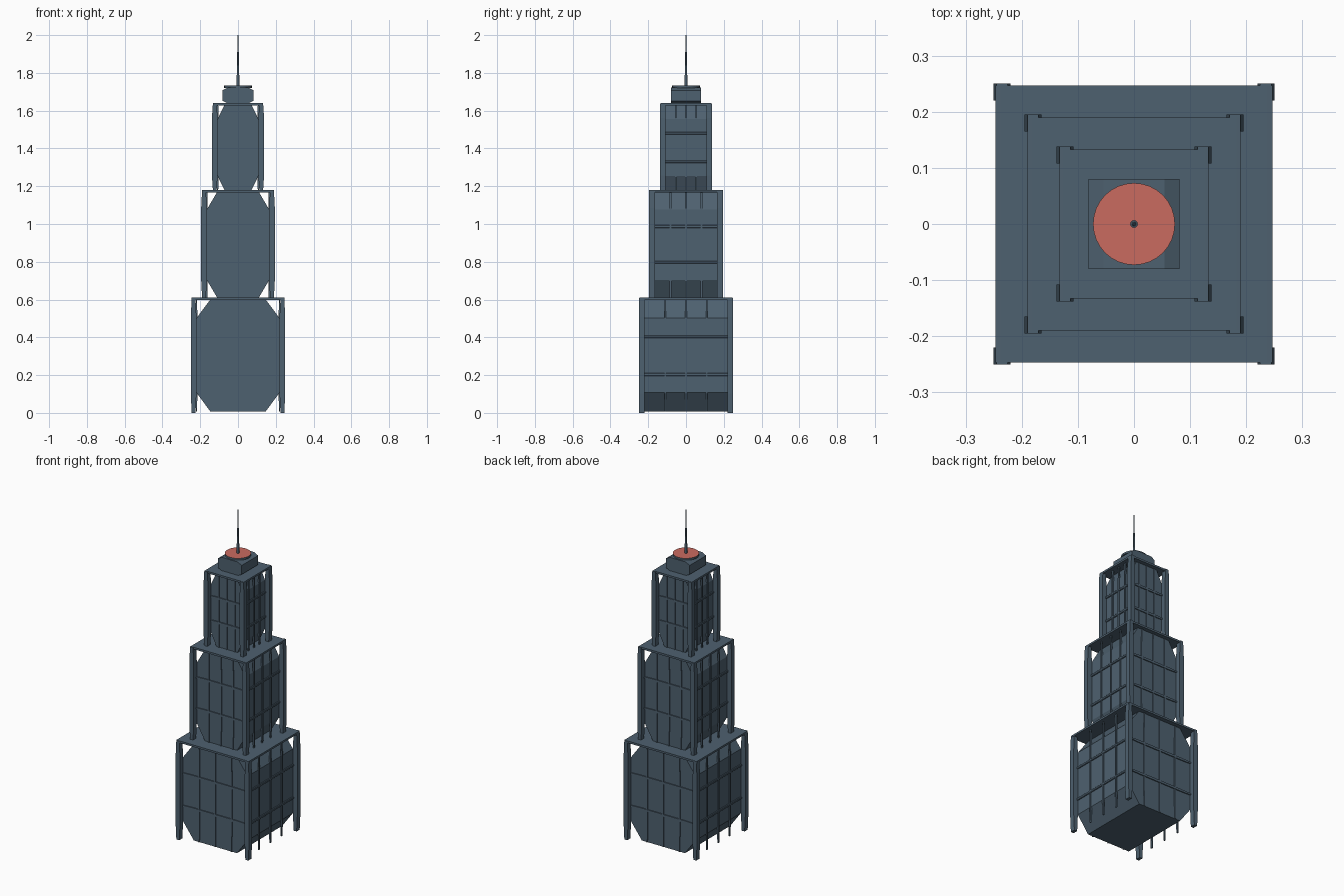
import bpy, bmesh, math

if "Cube" in bpy.data.objects:
    bpy.data.objects.remove(bpy.data.objects["Cube"])


def material(name, rgb):
    m = bpy.data.materials.new(name)
    m.diffuse_color = (*rgb, 1)
    m.use_nodes = True
    m.node_tree.nodes["Principled BSDF"].inputs["Base Color"].default_value = m.diffuse_color
    return m


slate = material("slate_blue", (0.076, 0.119, 0.160))
coral = material("coral_red", (0.59, 0.147, 0.117))


def finish(name, bm):
    bmesh.ops.recalc_face_normals(bm, faces=bm.faces)
    me = bpy.data.meshes.new(name)
    bm.to_mesh(me)
    bm.free()
    me.materials.append(slate)
    ob = bpy.data.objects.new(name, me)
    bpy.context.collection.objects.link(ob)
    return ob


def block(name, x, y, z, cut=1 / 6):
    """Box from ranges; the four edges along y are cut by a share of its size."""
    (x0, x1), (y0, y1), (z0, z1) = x, y, z
    a, c = (x1 - x0) * cut, (z1 - z0) * cut
    prof = [(x0 + a, z0), (x1 - a, z0), (x1, z0 + c), (x1, z1 - c),
            (x1 - a, z1), (x0 + a, z1), (x0, z1 - c), (x0, z0 + c)]
    bm = bmesh.new()
    face = bm.faces.new([bm.verts.new((px, y0, pz)) for px, pz in prof])
    ext = bmesh.ops.extrude_face_region(bm, geom=[face])["geom"]
    verts = [v for v in ext if isinstance(v, bmesh.types.BMVert)]
    bmesh.ops.translate(bm, verts=verts, vec=(0, y1 - y0, 0))
    return finish(name, bm)


def cylinder(name, r0, r1, z0, z1, sides):
    bm = bmesh.new()
    bmesh.ops.create_cone(bm, cap_ends=True, segments=sides, radius1=r0,
                          radius2=r1, depth=z1 - z0)
    bmesh.ops.translate(bm, verts=bm.verts, vec=(0, 0, (z0 + z1) / 2))
    return finish(name, bm)


def around(c, h):
    return (c - h, c + h)


def tier(n, z0, z1, body, outer, slab, spacing, bars):
    name = f"tier_{n}"
    zb = (z0 + (0.008 if n == 1 else 0), z1 - 0.01)
    block(f"{name}_body", around(0, body), around(0, body), zb)
    block(f"{name}_roof_slab", around(0, slab), around(0, slab), (z1 - 0.012, z1), 0.02)
    for sx in (-1, 1):
        for sy in (-1, 1):
            block(f"{name}_corner_post", around(sx * (outer - 0.015), 0.015),
                  around(sy * (outer - 0.015), 0.015), (z0, z1 - 0.001))
    for s in (-1, 1):
        # vertical mullions
        for k in (-1, 0, 1):
            block(f"{name}_front_mullion", around(k * spacing, 0.005),
                  around(s * body, 0.005), zb)
            block(f"{name}_side_mullion", around(s * body, 0.005),
                  around(k * spacing, 0.005), zb)
        # horizontal floor bands
        for z in bars:
            block(f"{name}_front_band", around(0, body),
                  around(s * body, 0.006), around(z, 0.007))
            block(f"{name}_side_band", around(s * body, 0.006),
                  around(0, body), around(z, 0.007))


tier(1, 0.0, 0.61, 0.22, 0.25, 0.247, 0.11, (0.203, 0.403))
tier(2, 0.61, 1.18, 0.165, 0.195, 0.19, 0.082, (0.797, 0.987))
tier(3, 1.18, 1.64, 0.108, 0.138, 0.133, 0.054, (1.33, 1.48))

# crown and round cap with coloured top
block("crown", around(0, 0.081), around(0, 0.08), (1.638, 1.722))
cap = cylinder("crown_cap", 0.073, 0.073, 1.721, 1.733, 32)
cap.data.materials.append(coral)
for p in cap.data.polygons:
    p.material_index = 1 if p.normal.z > 0.9 else 0

# stepped antenna
cylinder("antenna_base", 0.007, 0.007, 1.73, 1.79, 12)
cylinder("antenna_mast", 0.005, 0.004, 1.79, 1.91, 12)
cylinder("antenna_tip", 0.003, 0.002, 1.91, 2.0, 12)
